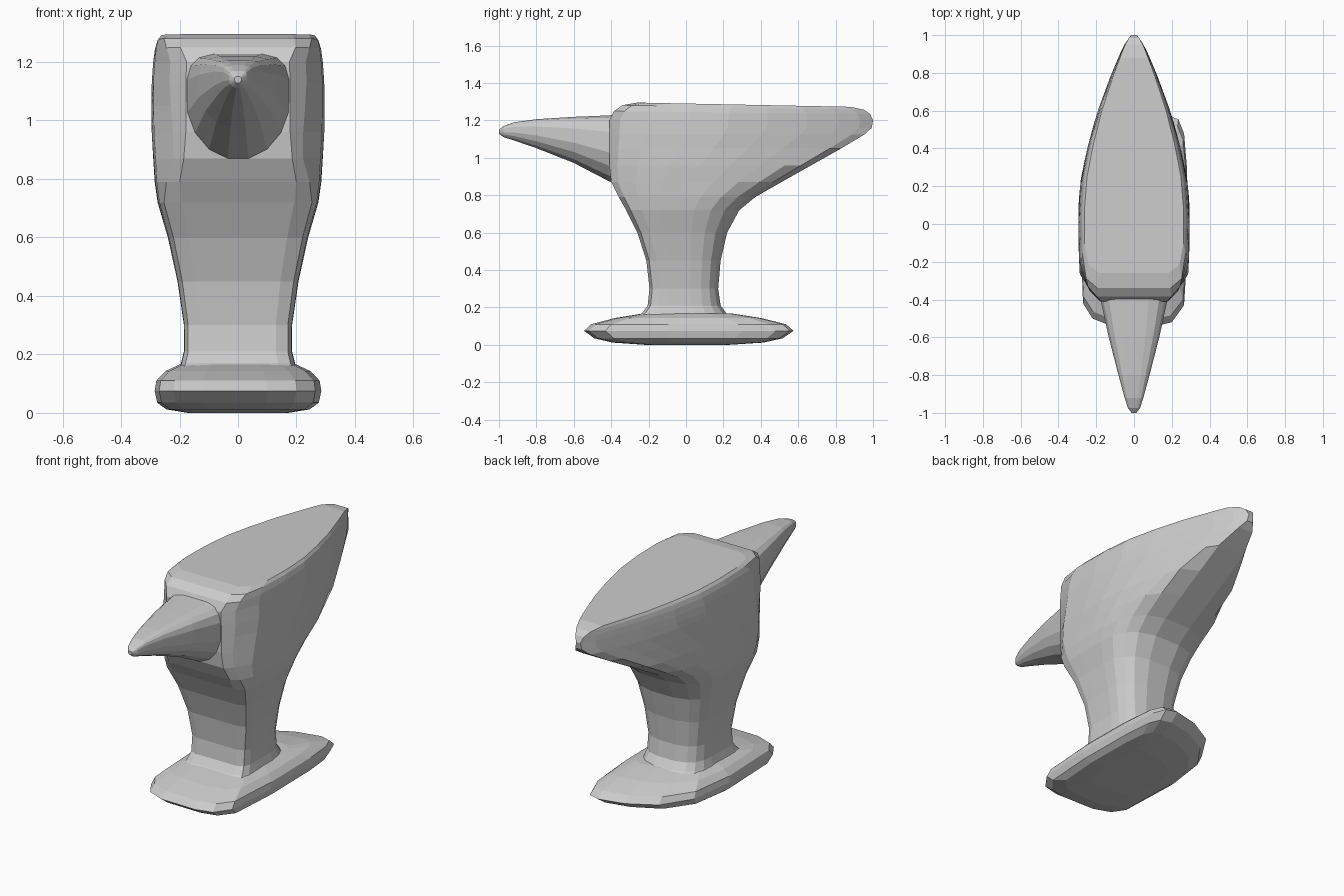
import bpy, bmesh, math

if "Cube" in bpy.data.objects:
    bpy.data.objects.remove(bpy.data.objects["Cube"])


def loft(name, rings):
    """Skin closed rings of equal length and cap both ends."""
    bm = bmesh.new()
    loops = [[bm.verts.new(p) for p in ring] for ring in rings]
    n = len(loops[0])
    for a, b in zip(loops, loops[1:]):
        for i in range(n):
            j = (i + 1) % n
            bm.faces.new((a[i], a[j], b[j], b[i]))
    bm.faces.new(loops[0])
    bm.faces.new(loops[-1])
    bmesh.ops.recalc_face_normals(bm, faces=bm.faces)
    mesh = bpy.data.meshes.new(name)
    bm.to_mesh(mesh)
    bm.free()
    obj = bpy.data.objects.new(name, mesh)
    bpy.context.collection.objects.link(obj)
    return obj


def lerp(table, v):
    """Piecewise-linear lookup."""
    if v <= table[0][0]:
        return table[0][1]
    for (a, fa), (b, fb) in zip(table, table[1:]):
        if v <= b:
            return fa + (fb - fa) * (v - a) / (b - a)
    return table[-1][1]


# Foot: skewed rounded slab with bulging edge
outline = [(-.27, -.42), (-.22, -.50), (-.12, -.54), (.1, -.545), (.2, -.52),
           (.265, -.43), (.285, -.1), (.28, .3), (.265, .48), (.235, .555),
           (.17, .575), (.02, .54), (-.14, .45), (-.25, .28), (-.285, 0)]
foot_levels = [(0, .6, .4), (.012, .86, .72), (.035, .97, .9), (.075, 1, 1),
               (.11, .98, .93), (.143, .87, .7), (.168, .68, .42)]
loft("foot", [[(x * sx, y * sy, z) for x, y in outline]
              for z, sx, sy in foot_levels])

# Waist, body and pointed heel: stacked horizontal sections
plan = [(-.42, .57), (-.36, .78), (-.29, .97), (-.1, 1), (.1, 1), (.25, .95),
        (.45, .8), (.6, .65), (.8, .40), (.93, .21), (.98, .11), (1, .05)]
end_cap = [(0, .7), (.04, .92), (.14, 1), (.3, 1), (.45, 1), (.6, 1),
           (.75, .96), (.87, .85), (.95, .66), (1, .3)]
levels = [(.14, -.28, .26, .205), (.17, -.235, .215, .195),
          (.21, -.205, .185, .185), (.3, -.195, .172, .185),
          (.45, -.212, .185, .207), (.6, -.26, .22, .24),
          (.72, -.32, .285, .275), (.79, -.36, .37, .285),
          (.87, -.40, .51, .29), (.96, -.41, .67, .295),
          (1.05, -.41, .83, .295), (1.125, -.41, .955, .295),
          (1.16, -.41, .993, .293), (1.2, -.41, 1, .29),
          (1.245, -.385, .985, .284), (1.275, -.34, .95, .275),
          (1.29, -.26, .88, .262)]
rings = []
for z, y0, y1, hw in levels:
    side = []
    for t, c in end_cap:
        y = y0 + (y1 - y0) * t
        drop = .02 * max(0, min(1, (z - 1.2) / .08)) * y
        side.append((hw * min(c, lerp(plan, y)), y, z - drop))
    rings.append(side + [(-x, y, zz) for x, y, zz in reversed(side)])
loft("body", rings)

# Horn: flat-topped sections tapering to a blunt tip
horn = [(-.32, .19, 1.235, .83), (-.42, .175, 1.228, .875),
        (-.6, .135, 1.22, .97), (-.8, .083, 1.207, 1.05),
        (-.92, .05, 1.19, 1.092), (-.975, .032, 1.17, 1.11),
        (-1, .012, 1.15, 1.128)]
rings = []
for y, hw, top, bottom in horn:
    zc = bottom + (top - bottom) * .55
    ring = []
    for i in range(16):
        a = math.tau * (i + .5) / 16
        c, s = math.cos(a), math.sin(a)
        if s > 0:   # squarish upper half
            c, s = math.copysign(abs(c) ** .5, c), s ** .5
        h = top - zc if s > 0 else zc - bottom
        ring.append((hw * c, y, zc + h * s))
    rings.append(ring)
loft("horn", rings)
